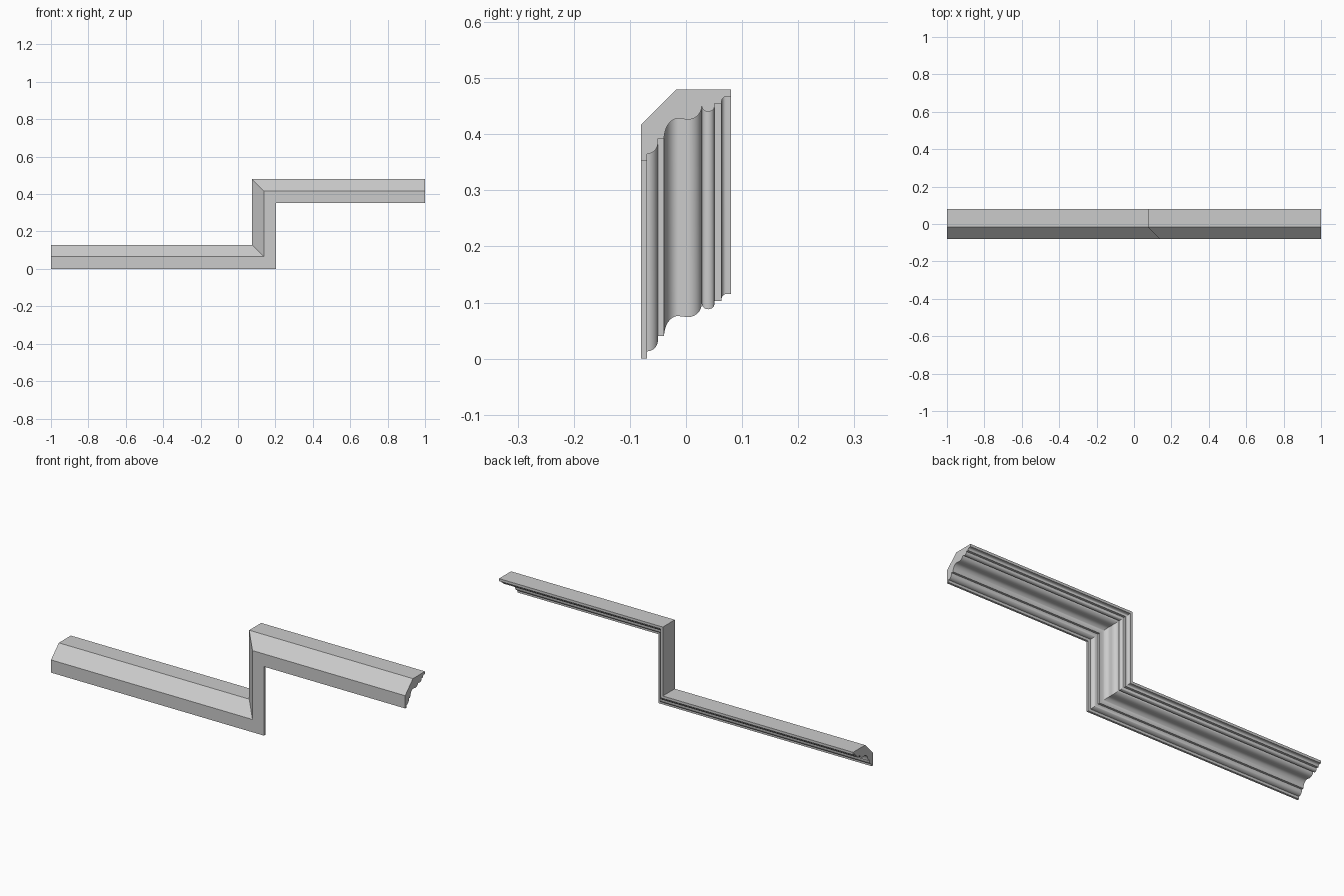
import bpy, bmesh, math

if "Cube" in bpy.data.objects:
    bpy.data.objects.remove(bpy.data.objects["Cube"])


def arc(cy, cd, ry, rd, a0, a1, n=8):
    """Elliptical arc in the (y, depth) profile plane, angles in degrees."""
    return [(cy + ry * math.cos(math.radians(a0 + (a1 - a0) * i / n)),
             cd + rd * math.sin(math.radians(a0 + (a1 - a0) * i / n)))
            for i in range(n + 1)]


# Moulding profile: chamfered plain back, then the decorated underside
profile = [(0.08, 0.115), (0.08, 0.128), (-0.017, 0.128), (-0.08, 0.065),
           (-0.08, 0.0), (-0.0695, 0.0)]
profile += arc(-0.0695, 0.033, 0.0195, 0.02, -90, 0)      # small ovolo
profile += [(-0.05, 0.04)]                                # fillet
profile += arc(-0.014, 0.040, 0.025, 0.036, 180, 90, 12)  # large cove
profile += arc(0.003, 0.098, 0.025, 0.024, -90, 0, 10)    # cyma belly
profile += arc(0.0395, 0.0985, 0.0115, 0.0105, 190, 350, 10)  # bead
profile += [(0.051, 0.103), (0.063, 0.103)]               # fillet
profile += arc(0.071, 0.104, 0.008, 0.011, 180, 90, 6)    # small cove

# Mitred stations along the stepped path, each as a function of depth
stations = [lambda d: (-1.0, d),
            lambda d: (0.203 - d, d),
            lambda d: (0.203 - d, 0.352 + d),
            lambda d: (1.0, 0.352 + d)]

bm = bmesh.new()
rings = []
for st in stations:
    ring = []
    for y, d in profile:
        x, z = st(d)
        ring.append(bm.verts.new((x, y, z)))
    rings.append(ring)

# Skin between stations and cap both ends
n = len(profile)
for a, b in zip(rings, rings[1:]):
    for i in range(n):
        j = (i + 1) % n
        bm.faces.new((a[i], a[j], b[j], b[i]))
bm.faces.new(rings[0])
bm.faces.new(rings[-1][::-1])
bmesh.ops.recalc_face_normals(bm, faces=bm.faces)

mesh = bpy.data.meshes.new("stepped_moulding")
bm.to_mesh(mesh)
bm.free()
obj = bpy.data.objects.new("stepped_moulding", mesh)
bpy.context.collection.objects.link(obj)
bpy.context.view_layer.objects.active = obj
obj.select_set(True)
bpy.ops.object.shade_smooth_by_angle(angle=math.radians(30))
